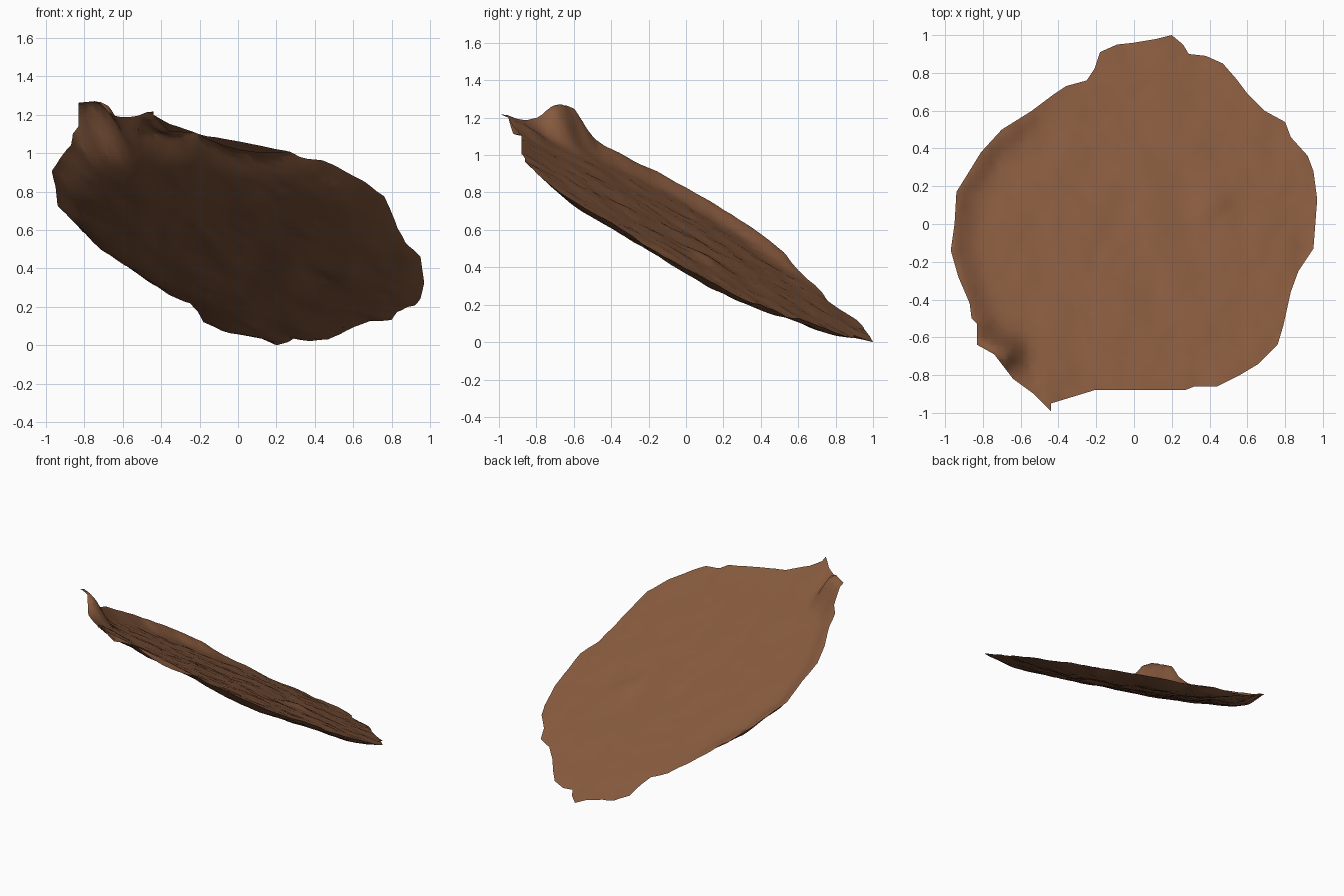
import bpy, bmesh, math
from mathutils import Vector, noise

if "Cube" in bpy.data.objects:
    bpy.data.objects.remove(bpy.data.objects["Cube"])

# ragged outline seen from above
OUT = [(.97,.13),(.95,.28),(.92,.36),(.83,.46),(.80,.54),(.69,.60),(.60,.69),(.54,.77),
       (.47,.85),(.38,.89),(.29,.90),(.26,.95),(.20,1.0),(.12,.98),(0,.96),(-.09,.95),
       (-.18,.91),(-.21,.82),(-.25,.76),(-.36,.73),(-.42,.69),(-.54,.60),(-.70,.50),
       (-.81,.38),(-.89,.25),(-.94,.17),(-.95,0),(-.97,-.14),(-.93,-.28),(-.87,-.42),
       (-.86,-.50),(-.83,-.53),(-.83,-.64),(-.74,-.69),(-.64,-.82),(-.53,-.90),(-.44,-.99),
       (-.44,-.95),(-.47,-.87),(-.45,-.82),(-.41,-.80),(-.33,-.82),(-.28,-.87),(-.21,-.88),
       (-.10,-.81),(0,-.78),(.12,-.80),(.20,-.84),(.27,-.88),(.32,-.86),(.44,-.86),
       (.56,-.80),(.66,-.74),(.76,-.64),(.79,-.54),(.83,-.36),(.87,-.25),(.95,-.13),(.96,0)]
P = [Vector(p) for p in OUT]

def seg_dist(p, a, b):
    ab = b - a
    t = max(0, min(1, (p - a).dot(ab) / ab.length_squared))
    return (p - a - ab * t).length

def edge_dist(p):
    return min(seg_dist(p, P[i - 1], P[i]) for i in range(len(P)))

def top_z(x, y, d):
    p = Vector((x, y))
    z = .585 - .194 * x - .54 * y                       # tilted plane
    left = max(0, min(1, (-x - .3) / .5))
    z += .06 * left * math.exp(-(d / .08) ** 2)         # raised left rim
    c = seg_dist(p, Vector((-.83, -.61)), Vector((-.69, -.68)))
    z += .13 * math.exp(-(c / .085) ** 2)               # curled flap
    z += .012 * noise.noise(Vector((x * 5, y * 5, 0)))  # soft lumps
    z += .006 * noise.noise(Vector((x * 13, y * 13, 4)))
    r = math.hypot(x - .4, y - .12)
    return z + .02 * math.exp(-(r / .09) ** 2)

# flat sheet cut into a fine grid
bm = bmesh.new()
bm.faces.new([bm.verts.new((p.x, p.y, 0)) for p in P])
bmesh.ops.triangulate(bm, faces=bm.faces[:])
for axis in ((1, 0, 0), (0, 1, 0)):
    for i in range(-24, 25):
        bmesh.ops.bisect_plane(bm, geom=bm.verts[:] + bm.edges[:] + bm.faces[:],
                               plane_co=Vector(axis) * (i * .04 + .003), plane_no=axis)
bmesh.ops.triangulate(bm, faces=bm.faces[:])

# lumpy top and bulging underside that meet at the thin rim
info = [(v, 0 if v.is_boundary else edge_dist(v.co.xy)) for v in bm.verts]
dup = bmesh.ops.duplicate(bm, geom=bm.verts[:] + bm.edges[:] + bm.faces[:])
vmap = dup["vert_map"]
for v, d in info:
    x, y = v.co.x, v.co.y
    z = top_z(x, y, d)
    low = vmap[v]
    v.co.z = z
    low.co.z = z - .1 * (1 - math.exp(-d / .18))
bmesh.ops.reverse_faces(bm, faces=[f for f in dup["geom"] if isinstance(f, bmesh.types.BMFace)])
bmesh.ops.remove_doubles(bm, verts=bm.verts[:], dist=.0005)
bmesh.ops.recalc_face_normals(bm, faces=bm.faces[:])
zmin = min(v.co.z for v in bm.verts)
for v in bm.verts:
    v.co.z -= zmin

me = bpy.data.meshes.new("ragged_slab")
bm.to_mesh(me)
bm.free()
ob = bpy.data.objects.new("ragged_slab", me)
bpy.context.collection.objects.link(ob)
mat = bpy.data.materials.new("earth_brown")
mat.diffuse_color = (.25, .105, .05, 1)
mat.use_nodes = True
mat.node_tree.nodes["Principled BSDF"].inputs["Base Color"].default_value = mat.diffuse_color
me.materials.append(mat)
bpy.context.view_layer.objects.active = ob
ob.select_set(True)
bpy.ops.object.shade_smooth_by_angle(angle=math.radians(40))
